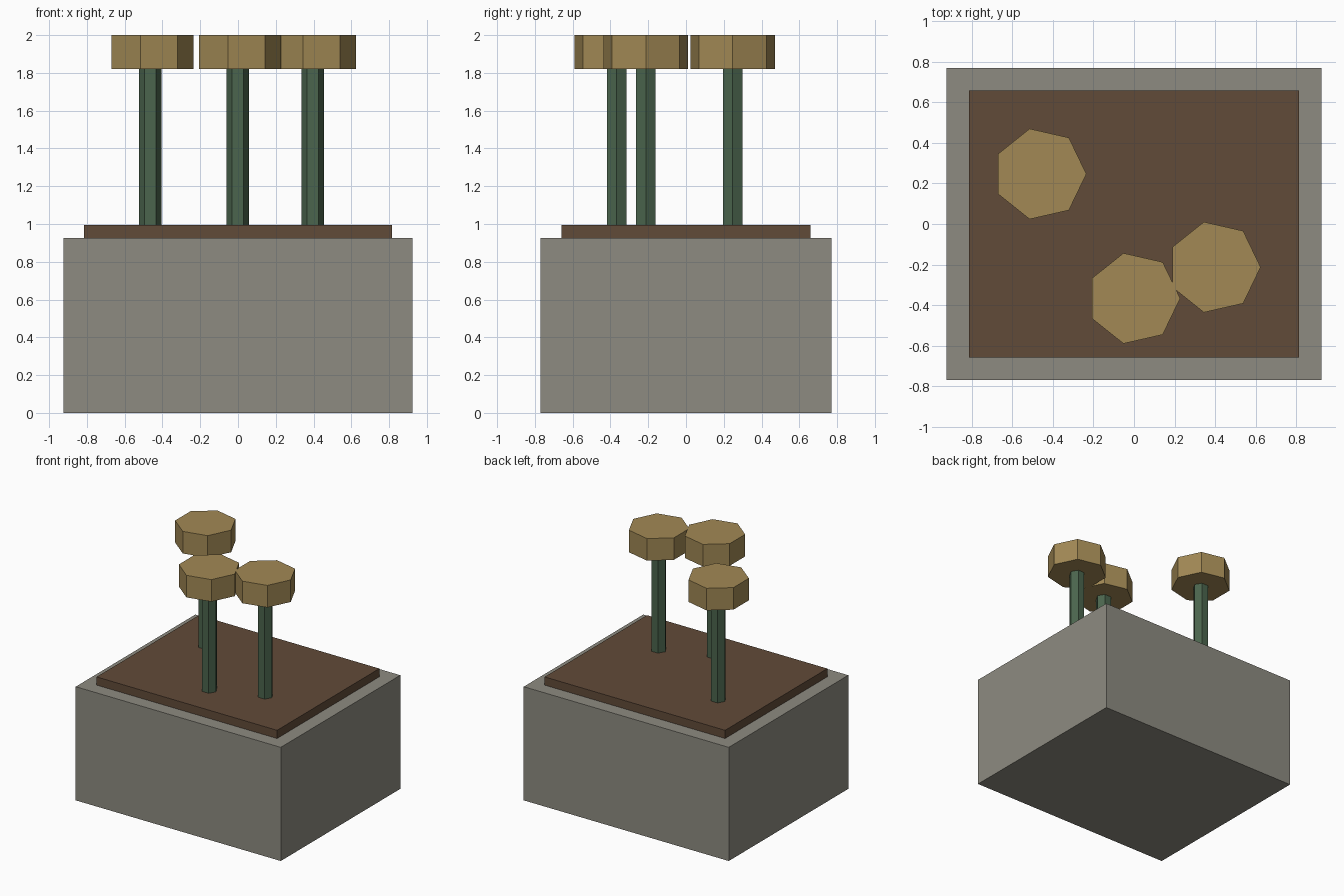
import bpy

if "Cube" in bpy.data.objects:
    bpy.data.objects.remove(bpy.data.objects["Cube"])


def material(name, rgb):
    m = bpy.data.materials.new(name)
    m.diffuse_color = (*rgb, 1.0)
    m.use_nodes = True
    m.node_tree.nodes["Principled BSDF"].inputs["Base Color"].default_value = m.diffuse_color
    return m


STONE = material("stone", (0.27, 0.26, 0.22))
SOIL = material("soil", (0.12, 0.07, 0.04))
GREEN = material("stem_green", (0.07, 0.13, 0.075))
OCHRE = material("flower_ochre", (0.36, 0.25, 0.09))


def box(name, sx, sy, z0, z1, mat):
    bpy.ops.mesh.primitive_cube_add(size=1, location=(0, 0, (z0 + z1) / 2))
    ob = bpy.context.object
    ob.name = name
    ob.scale = (sx, sy, z1 - z0)
    bpy.ops.object.transform_apply(location=False, rotation=False, scale=True)
    ob.data.materials.append(mat)


def prism(name, sides, radius, x, y, z0, z1, mat):
    # Upright prism with one corner pointing along +x
    bpy.ops.mesh.primitive_cylinder_add(vertices=sides, radius=radius, depth=z1 - z0,
                                        location=(x, y, (z0 + z1) / 2),
                                        rotation=(0, 0, -1.5707963))
    ob = bpy.context.object
    ob.name = name
    bpy.ops.object.transform_apply(location=False, rotation=True, scale=False)
    ob.data.materials.append(mat)


# Planter and raised soil bed
box("planter_box", 1.85, 1.54, 0, 0.927, STONE)
box("soil_bed", 1.628, 1.318, 0.927, 0.994, SOIL)

# Three flowers: hexagonal stem, seven-sided head
for i, (x, y) in enumerate([(-0.464, 0.247), (-0.001, -0.367), (0.396, -0.213)], 1):
    prism(f"stem_{i}", 6, 0.06, x, y, 0.994, 1.82, GREEN)
    prism(f"flower_head_{i}", 7, 0.229, x, y, 1.82, 2.0, OCHRE)
